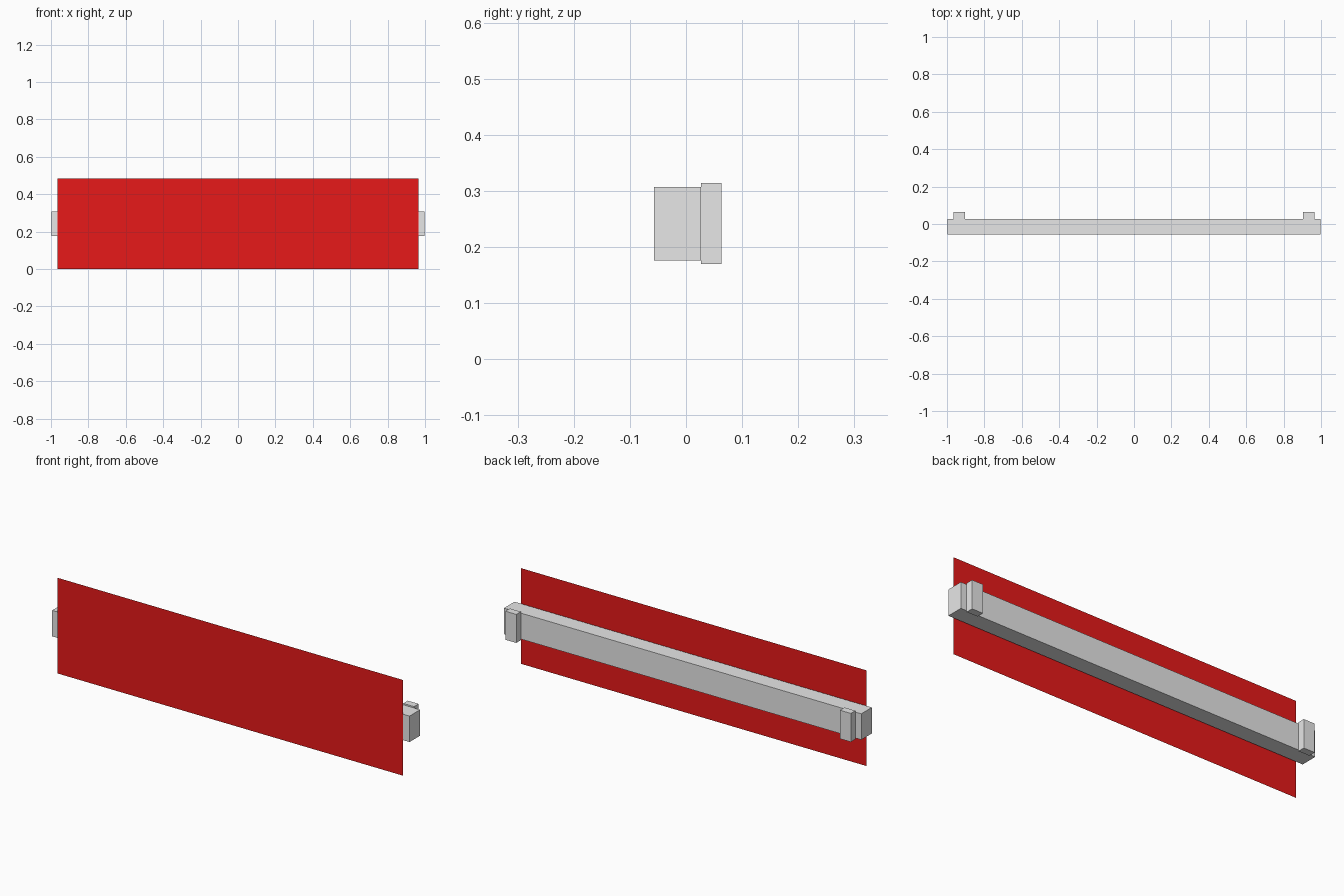
import bpy

if "Cube" in bpy.data.objects:
    bpy.data.objects.remove(bpy.data.objects["Cube"])


def material(name, color):
    m = bpy.data.materials.new(name)
    m.diffuse_color = (*color, 1.0)
    m.use_nodes = True
    m.node_tree.nodes["Principled BSDF"].inputs["Base Color"].default_value = m.diffuse_color
    return m


def box(name, lo, hi, mat):
    """Axis-aligned box between two corners."""
    size = [h - l for l, h in zip(lo, hi)]
    bpy.ops.mesh.primitive_cube_add(size=1, location=[(l + h) / 2 for l, h in zip(lo, hi)])
    ob = bpy.context.object
    ob.name = name
    ob.scale = size
    bpy.ops.object.transform_apply(location=False, rotation=False, scale=True)
    ob.data.materials.append(mat)
    return ob


red = material("red", (0.8, 0.01, 0.01))
grey = material("light_grey", (0.8, 0.8, 0.8))

# Horizontal support rail
box("rail", (-0.998, -0.057, 0.176), (0.998, 0.027, 0.307), grey)

# Mounting brackets on the back of the rail
for side, x0, x1 in (("left", -0.965, -0.904), ("right", 0.904, 0.965)):
    box(side + "_bracket", (x0, 0.027, 0.17), (x1, 0.063, 0.314), grey)

# Thin sign panel: a single sheet just in front of the rail
W, H, Y = 0.965, 0.483, -0.063
mesh = bpy.data.meshes.new("panel")
mesh.from_pydata([(-W, Y, 0), (W, Y, 0), (W, Y, H), (-W, Y, H)], [], [(0, 1, 2, 3)])
mesh.materials.append(red)
bpy.context.collection.objects.link(bpy.data.objects.new("panel", mesh))
